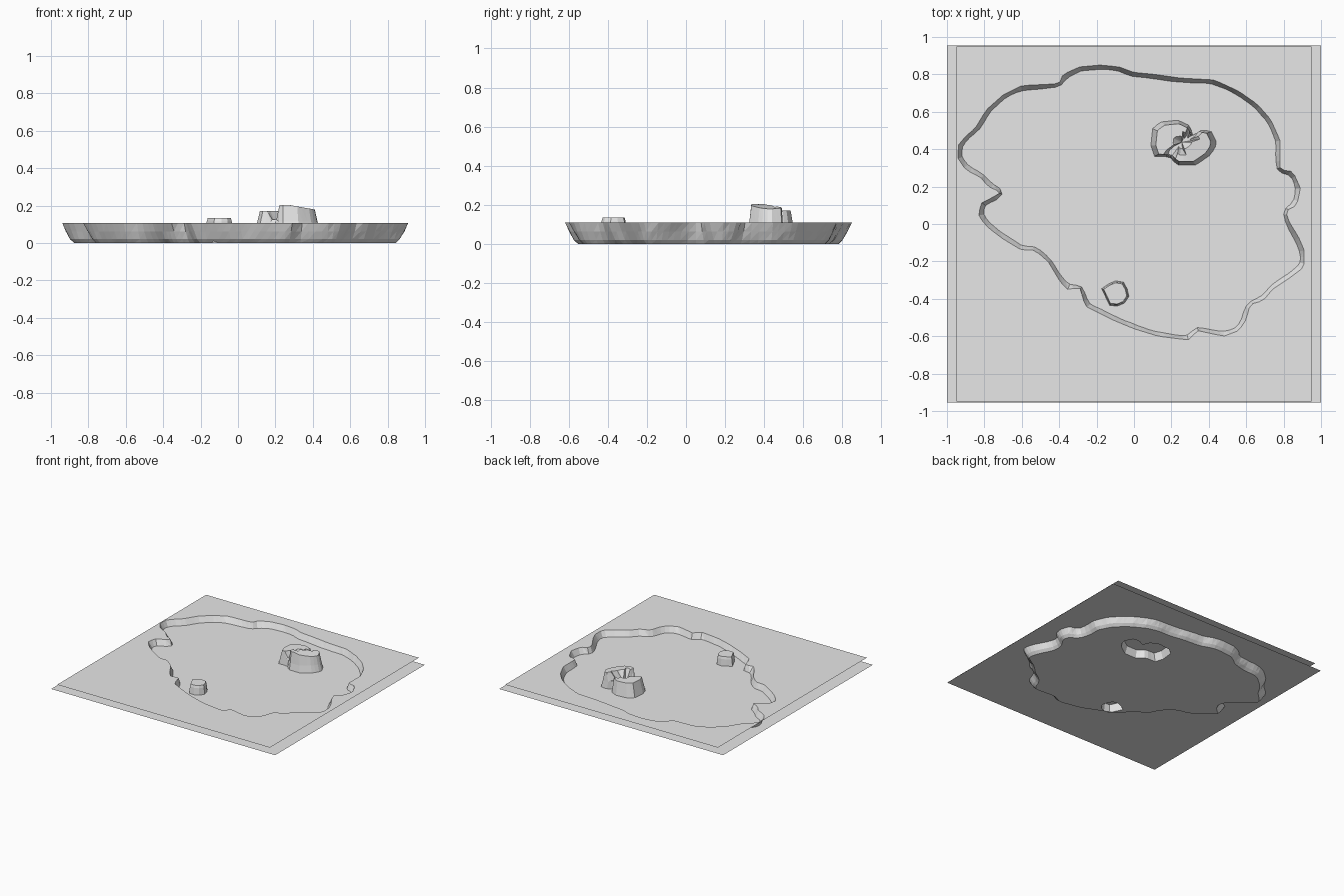
import bpy, bmesh, random
from mathutils import Vector

if "Cube" in bpy.data.objects:
    bpy.data.objects.remove(bpy.data.objects["Cube"])

random.seed(4)
LAND, WATER = 0.108, 0.062      # heights of the shore land and the water sheet

mat = bpy.data.materials.new("plain_grey")
mat.diffuse_color = (0.8, 0.8, 0.8, 1)
mat.use_nodes = True
mat.node_tree.nodes["Principled BSDF"].inputs["Base Color"].default_value = mat.diffuse_color

# Shoreline, clockwise from the left
SHORE = [(-.94, .35), (-.94, .42), (-.90, .47), (-.85, .51), (-.79, .61), (-.70, .69),
         (-.60, .74), (-.40, .75), (-.38, .80), (-.29, .84), (-.18, .85), (-.08, .84),
         (0, .81), (.11, .80), (.25, .78), (.43, .77), (.56, .71), (.66, .64),
         (.73, .56), (.78, .45), (.78, .29), (.85, .28), (.89, .19), (.87, .10),
         (.81, .07), (.83, .01), (.88, -.07), (.91, -.14), (.91, -.23), (.83, -.29),
         (.74, -.35), (.69, -.41), (.62, -.43), (.60, -.51), (.56, -.57), (.48, -.60),
         (.34, -.57), (.29, -.62), (.13, -.60), (0, -.56), (-.12, -.51), (-.26, -.44),
         (-.29, -.34), (-.36, -.35), (-.40, -.30), (-.46, -.20), (-.53, -.14),
         (-.60, -.14), (-.70, -.08), (-.78, -.02), (-.83, .04), (-.82, .11),
         (-.76, .14), (-.71, .17), (-.78, .20), (-.82, .25), (-.90, .29)]
# Rock outlines at water level
TWIN = [(.10, .51), (.14, .545), (.235, .555), (.30, .525), (.315, .47), (.35, .50),
        (.41, .50), (.445, .43), (.41, .37), (.33, .315), (.23, .315), (.19, .36),
        (.11, .36), (.09, .42)]
SMALL = [(-.175, -.345), (-.11, -.30), (-.05, -.31), (-.02, -.38), (-.06, -.44), (-.13, -.44)]


def resample(points, step):
    pts = [Vector(p) for p in points]
    out, need = [], 0.0
    for a, b in zip(pts, pts[1:] + pts[:1]):
        length = (b - a).length
        while need < length:
            out.append(a.lerp(b, need / length))
            need += step
        need -= length
    return out


def inset(ring, amount, jitter):
    """Move a clockwise ring inwards and relax it a little."""
    n, moved = len(ring), []
    for i, p in enumerate(ring):
        t = (ring[(i + 2) % n] - ring[i - 2]).normalized()
        d = amount + random.uniform(-jitter, jitter)
        moved.append(p + Vector((t.y, -t.x)) * d)
    return [moved[i] * .6 + (moved[i - 1] + moved[(i + 1) % n]) * .2 for i in range(n)]


def add_ring(bm, ring, height):
    return [bm.verts.new((p.x, p.y, height(p) if callable(height) else height)) for p in ring]


def bridge(bm, a, b):
    n = len(a)
    for i in range(n):
        j = (i + 1) % n
        bm.faces.new((a[i], a[j], b[j]))
        bm.faces.new((a[i], b[j], b[i]))


def fill(bm, loops):
    edges = []
    for vs in loops:
        for i, v in enumerate(vs):
            w = vs[(i + 1) % len(vs)]
            edges.append(bm.edges.get((v, w)) or bm.edges.new((v, w)))
    bmesh.ops.triangle_fill(bm, edges=edges, use_beauty=True, normal=(0, 0, 1))


def finish(bm, name):
    bm.normal_update()
    for f in bm.faces:          # open terrain: every face looks upwards
        if f.normal.z < 0:
            f.normal_flip()
    me = bpy.data.meshes.new(name)
    bm.to_mesh(me)
    bm.free()
    me.materials.append(mat)
    bpy.context.collection.objects.link(bpy.data.objects.new(name, me))


def scaled(ring, k):
    c = sum(ring, Vector((0, 0))) / len(ring)
    return [c + (p - c) * k for p in ring]


def rectangle(x, y):
    return [Vector(p) for p in ((-x, -y), (-x, y), (x, y), (x, -y))]


def twin_top(p):
    """Two lumps divided by a diagonal groove."""
    d = (p.y - .42) - (p.x - .247) * .89
    if abs(d) < .028:
        return .125
    return .17 if d > 0 else .204 - max(0, p.x - .27) * .18


def rock(name, ring, top):
    """Hollow rock rising from the basin floor; returns its foot ring."""
    bm = bmesh.new()
    foot = scaled(ring, 1.12)
    last = add_ring(bm, foot, 0)
    steps = [(1.0, WATER), (.92, lambda p: min(.115, top(p) - .01)), (.84, top), (.56, top), (.28, top)]
    for k, h in steps:
        cur = add_ring(bm, scaled(ring, k), h)
        bridge(bm, last, cur)
        last = cur
    c = scaled(ring, 0)[0]
    tip = bm.verts.new((c.x, c.y, top(c)))
    for i, v in enumerate(last):
        bm.faces.new((v, last[(i + 1) % len(last)], tip))
    finish(bm, name)
    return foot


# Rocks
feet = [rock("twin_rock", resample(TWIN, .03), twin_top),
        rock("small_rock", scaled(resample(SMALL, .045), .97), lambda p: .134)]

# Land sheet with the basin sunk into it
bm = bmesh.new()
ring = resample(SHORE, .036)
rim = last = add_ring(bm, ring, LAND)
for amount, z, jitter in ((.022, WATER, .004), (.022, .02, .006), (.02, 0, .002)):
    ring = inset(ring, amount, jitter)
    cur = add_ring(bm, ring, z)
    bridge(bm, last, cur)
    last = cur
fill(bm, [add_ring(bm, rectangle(.95, .95), LAND), rim])
fill(bm, [last] + [add_ring(bm, f, 0) for f in feet])
finish(bm, "land_and_basin")

# Water sheet
bm = bmesh.new()
bm.faces.new(add_ring(bm, rectangle(1, .955), WATER))
finish(bm, "water")
